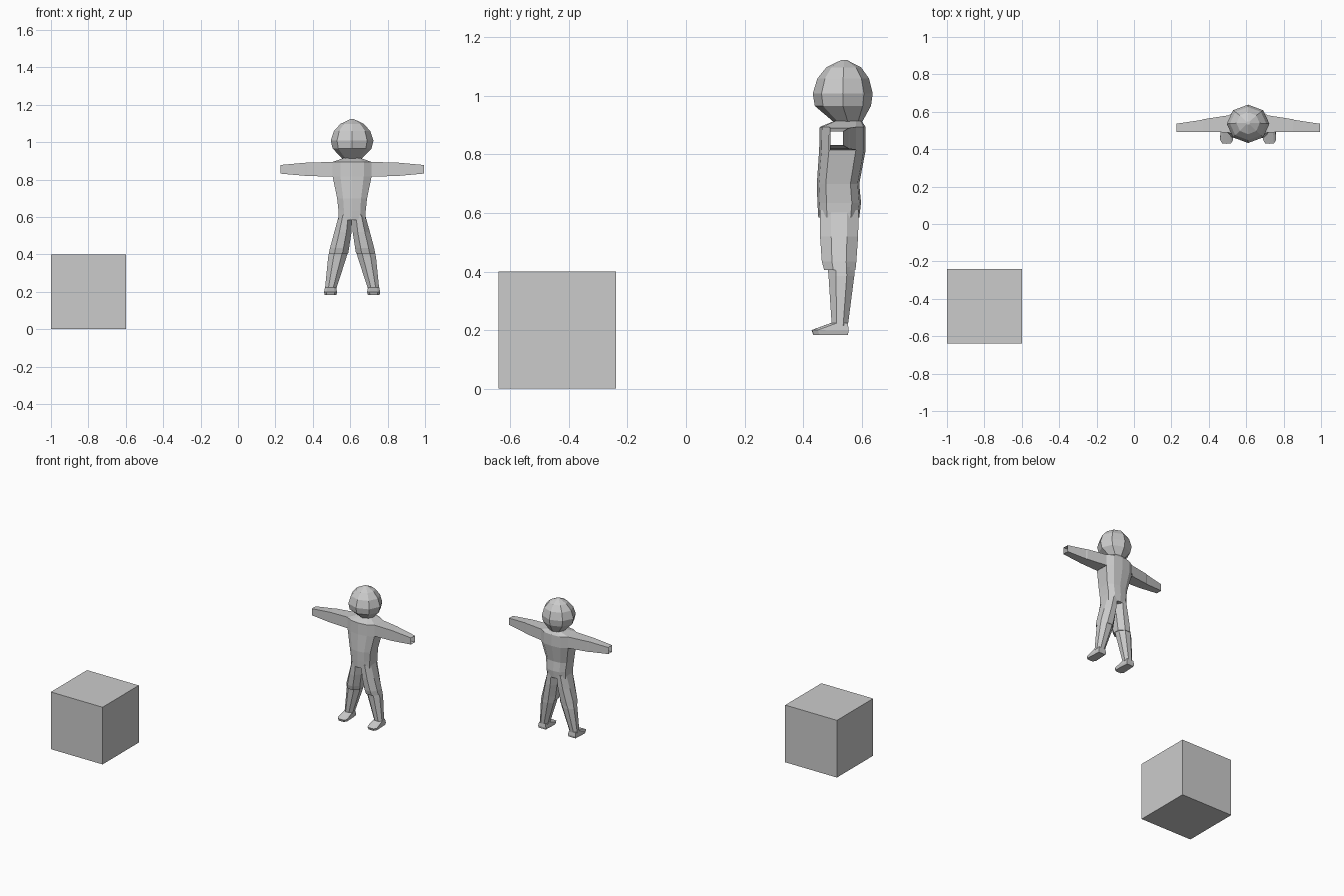
import bpy, bmesh
from math import cos, sin, pi

if "Cube" in bpy.data.objects:
    bpy.data.objects.remove(bpy.data.objects["Cube"])

CX, CY = 0.61, 0.535          # figure's centre line


def make(name, bm):
    bmesh.ops.recalc_face_normals(bm, faces=bm.faces[:])
    me = bpy.data.meshes.new(name)
    bm.to_mesh(me)
    bm.free()
    ob = bpy.data.objects.new(name, me)
    bpy.context.collection.objects.link(ob)
    return ob


def loft(name, rings, caps=(True, True), skip=()):
    """Skin a stack of equal-length rings; skip holds (ring, side) openings."""
    bm = bmesh.new()
    vs = [[bm.verts.new(p) for p in r] for r in rings]
    n = len(vs[0])
    for i in range(len(vs) - 1):
        for j in range(n):
            if (i, j) not in skip:
                k = (j + 1) % n
                bm.faces.new((vs[i][j], vs[i][k], vs[i + 1][k], vs[i + 1][j]))
    if caps[0]:
        bm.faces.new(vs[0][::-1])
    if caps[1]:
        bm.faces.new(vs[-1])
    return make(name, bm)


def octagon(x0, x1, y0, y1, z):
    """Flat-sided octagon filling the given box."""
    k = cos(pi / 8)
    return [((x0 + x1) / 2 + (x1 - x0) / 2 * cos(a) / k,
             (y0 + y1) / 2 + (y1 - y0) / 2 * sin(a) / k, z)
            for a in (pi / 8 + i * pi / 4 for i in range(8))]


# Cube
bm = bmesh.new()
bmesh.ops.create_cube(bm, size=0.4)
bmesh.ops.translate(bm, verts=bm.verts[:], vec=(-0.8, -0.44, 0.2))
make("cube", bm)

# Head: eight-sided rings (z, radius x, front y, back y)
head = [(0.908, 0.048, 0.508, 0.600), (0.966, 0.104, 0.440, 0.632),
        (1.008, 0.114, 0.433, 0.638), (1.060, 0.097, 0.449, 0.625),
        (1.098, 0.062, 0.480, 0.598), (1.123, 0.010, 0.531, 0.549)]
loft("head", [[(CX + w * cos(i * pi / 4), (f + b) / 2 + (b - f) / 2 * sin(i * pi / 4), z)
               for i in range(8)] for z, w, f, b in head])


# Torso: ten-sided rings with flat sides, open where the arms join
def torso_ring(z, w, f, b):
    d = b - f
    half = [(0, f), (0.6 * w, f + 0.05 * d), (w, f + 0.21 * d),
            (w, b - 0.21 * d), (0.6 * w, b - 0.04 * d)]
    other = [(0, b)] + [(-x, y) for x, y in half[:0:-1]]
    return [(CX + x, y, z) for x, y in half + other]


torso = [(0.585, 0.072, 0.452, 0.592), (0.635, 0.073, 0.449, 0.598),
         (0.700, 0.080, 0.447, 0.592), (0.816, 0.104, 0.455, 0.614),
         (0.894, 0.105, 0.457, 0.614), (0.915, 0.046, 0.508, 0.600)]
loft("torso", [torso_ring(*r) for r in torso], skip={(3, 2), (3, 7)})

# Limb sections
arm = [(0.105, 0.49, 0.581, 0.816, 0.894), (0.24, 0.492, 0.560, 0.819, 0.891),
       (0.25, 0.492, 0.556, 0.820, 0.890), (0.384, 0.493, 0.536, 0.832, 0.878)]
thigh = [(0.000, 0.070, 0.457, 0.590, 0.610), (0.003, 0.095, 0.458, 0.588, 0.520),
         (0.016, 0.118, 0.464, 0.582, 0.435), (0.021, 0.124, 0.472, 0.579, 0.405)]
shin = [(0.022, 0.122, 0.484, 0.576, 0.415), (0.030, 0.128, 0.487, 0.575, 0.385),
        (0.085, 0.145, 0.498, 0.553, 0.215)]

for s, side in ((-1, "left"), (1, "right")):
    # Arm: square open-ended tube
    loft(side + "_arm", [[(CX + s * x, y0, z0), (CX + s * x, y1, z0),
                          (CX + s * x, y1, z1), (CX + s * x, y0, z1)]
                         for x, y0, y1, z0, z1 in arm], caps=(False, False))
    # Leg
    for part, rows in (("thigh", thigh), ("shin", shin)):
        loft(side + "_" + part, [octagon(CX + s * a, CX + s * b, y0, y1, z)
                                 for a, b, y0, y1, z in rows])
    # Foot: sole, toe-heavy upper, ankle
    foot = []
    for a, b, toe, heel, zt, zh in ((0.084, 0.147, 0.436, 0.553, 0.184, 0.184),
                                    (0.080, 0.150, 0.430, 0.556, 0.200, 0.198),
                                    (0.086, 0.145, 0.495, 0.553, 0.224, 0.224)):
        m = (a + b) / 2
        foot.append([(CX + s * x, y, z) for x, y, z in (
            (a + 0.012, toe, zt), (m, toe - 0.001, zt), (b - 0.012, toe, zt),
            (b, toe + 0.02, zt), (b - 0.005, heel, zh), (a + 0.005, heel, zh),
            (a, toe + 0.02, zt))])
    loft(side + "_foot", foot)
